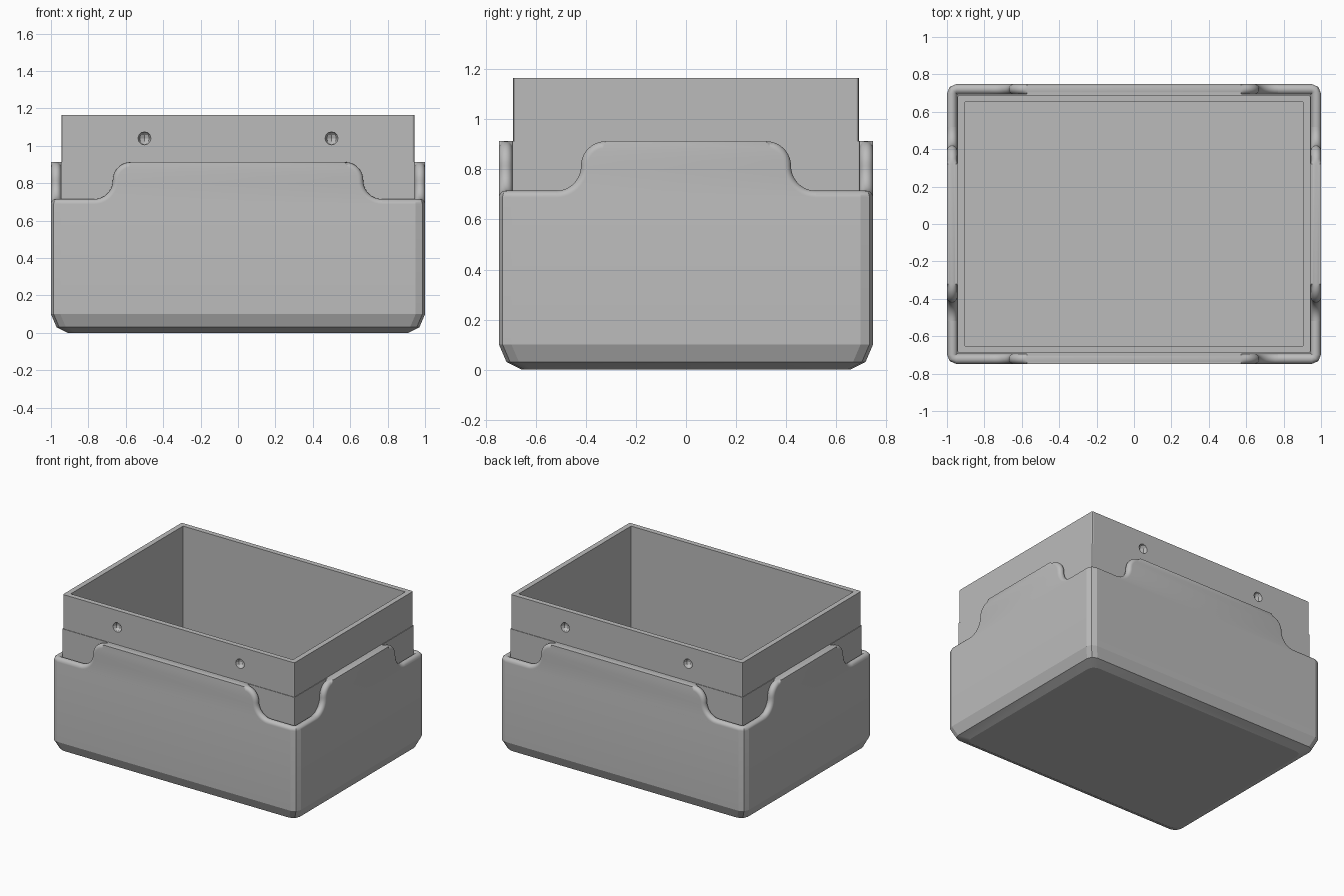
import bpy, bmesh
from math import sin, cos, pi

cube = bpy.data.objects.get("Cube")
if cube:
    bpy.data.objects.remove(cube)

HX, HY = 1.0, 0.748            # outer half sizes
WALL, LIP = 0.054, 0.027       # shell wall and half-round rim radius
LOW, HIGH, R = 0.715, 0.913, 0.099
STEPS = 12

grey = bpy.data.materials.new("plain grey")
grey.use_nodes = True
colour = (0.5, 0.5, 0.5, 1)
grey.diffuse_color = colour
grey.node_tree.nodes["Principled BSDF"].inputs["Base Color"].default_value = colour


def finish(bm, name, angle):
    bmesh.ops.recalc_face_normals(bm, faces=bm.faces)
    mesh = bpy.data.meshes.new(name)
    bm.to_mesh(mesh)
    bm.free()
    obj = bpy.data.objects.new(name, mesh)
    bpy.context.collection.objects.link(obj)
    mesh.materials.append(grey)
    bpy.ops.object.select_all(action="DESELECT")
    obj.select_set(True)
    bpy.context.view_layer.objects.active = obj
    bpy.ops.object.shade_smooth_by_angle(angle=angle)
    return obj


def rectangle(inset, corner, z):
    """Rectangle loop with two-facet corners."""
    hx, hy = HX - inset, HY - inset
    pts = []
    for q, (sx, sy) in enumerate([(1, 1), (-1, 1), (-1, -1), (1, -1)]):
        for k in range(3):
            a = (q + k / 2) * pi / 2
            pts.append((sx * (hx - corner) + corner * cos(a),
                        sy * (hy - corner) + corner * sin(a), z))
    return pts


def loft(loops, caps):
    """Skin a stack of equal loops and cap the chosen ones."""
    bm = bmesh.new()
    rows = [[bm.verts.new(p) for p in loop] for loop in loops]
    n = len(rows[0])
    for a, b in zip(rows, rows[1:]):
        for i in range(n):
            bm.faces.new((a[i], a[(i + 1) % n], b[(i + 1) % n], b[i]))
    for c in caps:
        bm.faces.new(rows[c])
    return bm


def rim(j):
    """Inset and drop of the half-round rim at step j."""
    a = pi * j / STEPS
    return LIP * (1 - cos(a)), LIP * (1 - sin(a))


# Outer shell: faceted base, straight walls, rounded rim
loops = [rectangle(i, 0.05, z) for i, z in [(0.09, 0), (0.03, 0.03), (0, 0.1)]]
for j in range(STEPS + 1):
    inset, drop = rim(j)
    loops.append(rectangle(inset, max(0.05 - inset, 0.002), LOW - drop))
finish(loft(loops, [0]), "outer_shell", 0.33)

# Inner box: slightly stepped outside, hollow with a floor
liner = [(0.053, 0.006, 0.06), (0.053, 0.006, HIGH), (0.057, 0.01, HIGH),
         (0.057, 0.01, 1.165), (0.095, 0.003, 1.165), (0.095, 0.003, 0.09)]
inner_box = finish(loft([rectangle(*s) for s in liner], [0, -1]), "inner_box", 0.33)


def panel(name, mid, place):
    """Raised wall section with S-shaped shoulders; place maps (u, inset, z)."""
    n = 10
    loops = []
    for j in range(STEPS + 1):
        inset, d = rim(j)
        half = [(mid + R, LOW - LIP - 0.001)]
        for k in range(n + 1):
            a = k / n * pi / 2
            half.append((mid + R - (R + d) * sin(a), LOW + R - (R + d) * cos(a)))
        for k in range(1, n + 1):
            a = k / n * pi / 2
            e = d if k < n else 0
            half.append((mid - R + (R - e) * cos(a), HIGH - R + (R - e) * sin(a)))
        outline = half + [(-u, z) for u, z in reversed(half)]
        loops.append([place(u, inset, z) for u, z in outline])
    finish(loft(loops, [0, -1]), name, 0.5)


for s, front, side in [(-1, "front", "right"), (1, "back", "left")]:
    panel(front + "_panel", 0.67, lambda u, i, z: (u, s * (HY - i), z))
    panel(side + "_panel", 0.42, lambda u, i, z: (s * (HX - i), u, z))

# Small round dimples on the front and back of the inner box
bm = bmesh.new()
for x in (-0.5, 0.5):
    for s in (-1, 1):
        ball = bmesh.ops.create_uvsphere(bm, u_segments=8, v_segments=6, radius=0.035)
        bmesh.ops.translate(bm, verts=ball["verts"], vec=(x, s * (HY - 0.057), 1.04))
cutter = finish(bm, "dimple_cutter", 0)
cutter.hide_render = True
cutter.hide_set(True)
cut = inner_box.modifiers.new("dimples", "BOOLEAN")
cut.object = cutter
cut.operation = "DIFFERENCE"
cut.solver = "EXACT"
bpy.context.view_layer.objects.active = inner_box
bpy.ops.object.modifier_apply(modifier=cut.name)
